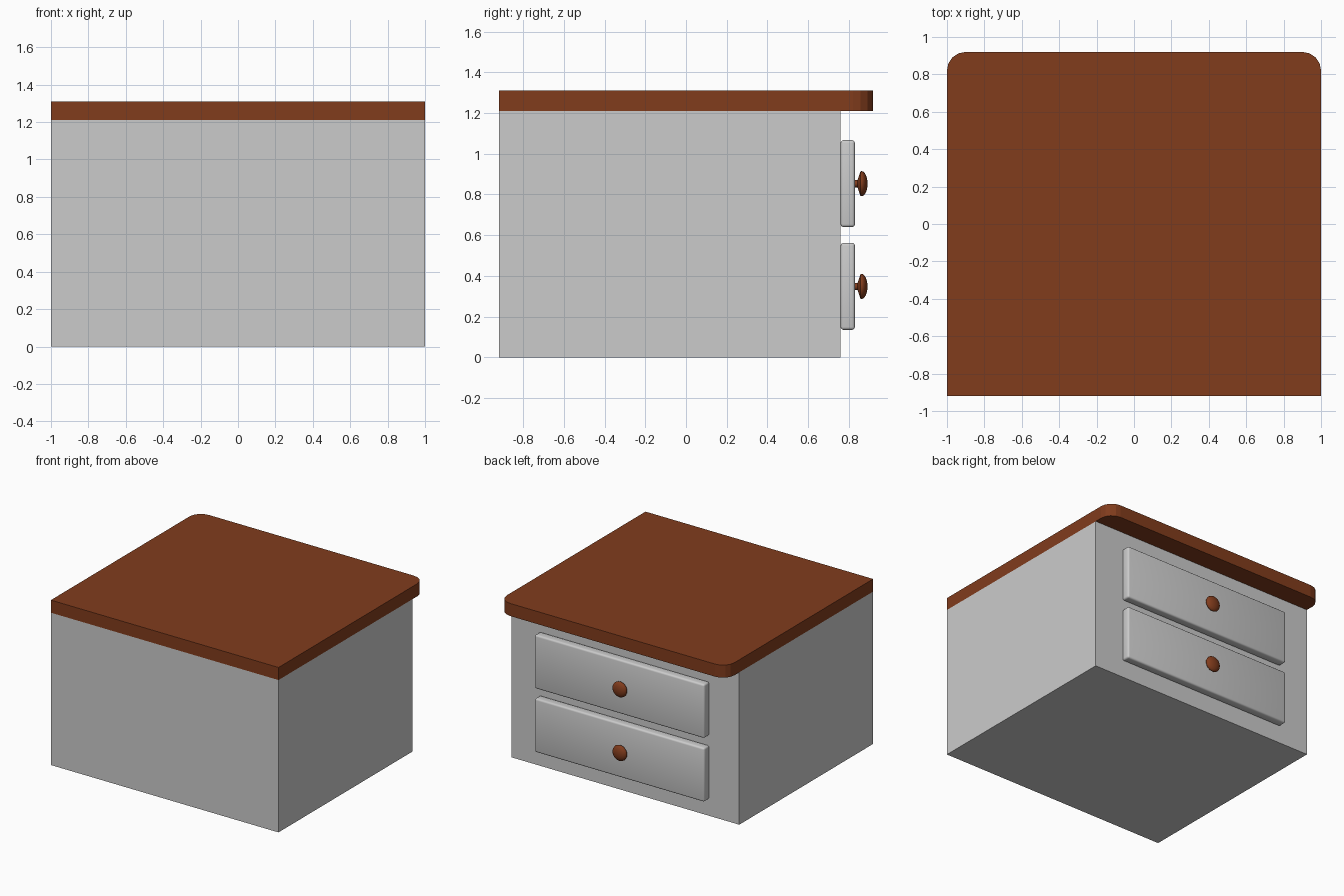
import bpy, bmesh
from math import sin, cos, pi, radians

if "Cube" in bpy.data.objects:
    bpy.data.objects.remove(bpy.data.objects["Cube"])


def material(name, color):
    m = bpy.data.materials.new(name)
    m.diffuse_color = color
    m.use_nodes = True
    m.node_tree.nodes["Principled BSDF"].inputs["Base Color"].default_value = m.diffuse_color
    return m


def add_object(name, bm, mat=None, smooth=False):
    bmesh.ops.recalc_face_normals(bm, faces=bm.faces[:])
    mesh = bpy.data.meshes.new(name)
    bm.to_mesh(mesh)
    bm.free()
    obj = bpy.data.objects.new(name, mesh)
    bpy.context.collection.objects.link(obj)
    if mat:
        mesh.materials.append(mat)
    if smooth:
        bpy.ops.object.select_all(action='DESELECT')
        obj.select_set(True)
        bpy.context.view_layer.objects.active = obj
        bpy.ops.object.shade_smooth_by_angle(angle=radians(40))
    return obj


def box(lo, hi):
    bm = bmesh.new()
    bmesh.ops.create_cube(bm, size=1)
    for v in bm.verts:
        v.co = [(a + b) / 2 + c * (b - a) for a, b, c in zip(lo, hi, v.co)]
    return bm


wood = material("wood", (0.22, 0.045, 0.012, 1))

# Cabinet body
add_object("cabinet_body", box((-1, -0.92, 0), (1, 0.76, 1.21)))

# Table top overhanging the drawers, its two outer corners rounded
bm = box((-1, -0.92, 1.21), (1, 0.92, 1.31))
corners = [e for e in bm.edges
           if all(v.co.y > 0.9 for v in e.verts)
           and abs(e.verts[0].co.x - e.verts[1].co.x) < 0.01
           and abs(e.verts[0].co.z - e.verts[1].co.z) > 0.05]
bmesh.ops.bevel(bm, geom=corners, offset=0.1, segments=4, profile=0.5, affect='EDGES')
add_object("table_top", bm, wood)

# Knob profile as (radius, y): stem, flare, dome
profile = [(0.018, 0.825), (0.018, 0.843), (0.03, 0.847), (0.06, 0.857)]
profile += [(0.062 * cos(a), 0.862 + 0.03 * sin(a))
            for a in (i * pi / 12 for i in range(6))] + [(0, 0.892)]

for label, z0 in (("lower", 0.135), ("upper", 0.64)):
    # Drawer front with softened edges
    bm = box((-0.74, 0.76, z0), (0.75, 0.83, z0 + 0.427))
    bmesh.ops.bevel(bm, geom=bm.edges[:], offset=0.014, segments=3,
                    profile=0.5, affect='EDGES')
    add_object(label + "_drawer", bm, smooth=True)

    # Turned wooden knob
    bm = bmesh.new()
    verts = [bm.verts.new((-0.023 + r, y, z0 + 0.213)) for r, y in profile]
    edges = [bm.edges.new(p) for p in zip(verts, verts[1:])]
    bmesh.ops.spin(bm, geom=verts + edges, cent=(-0.023, 0, z0 + 0.213),
                   axis=(0, 1, 0), angle=2 * pi, steps=24)
    bmesh.ops.remove_doubles(bm, verts=bm.verts[:], dist=0.0005)
    add_object(label + "_knob", bm, wood, smooth=True)
